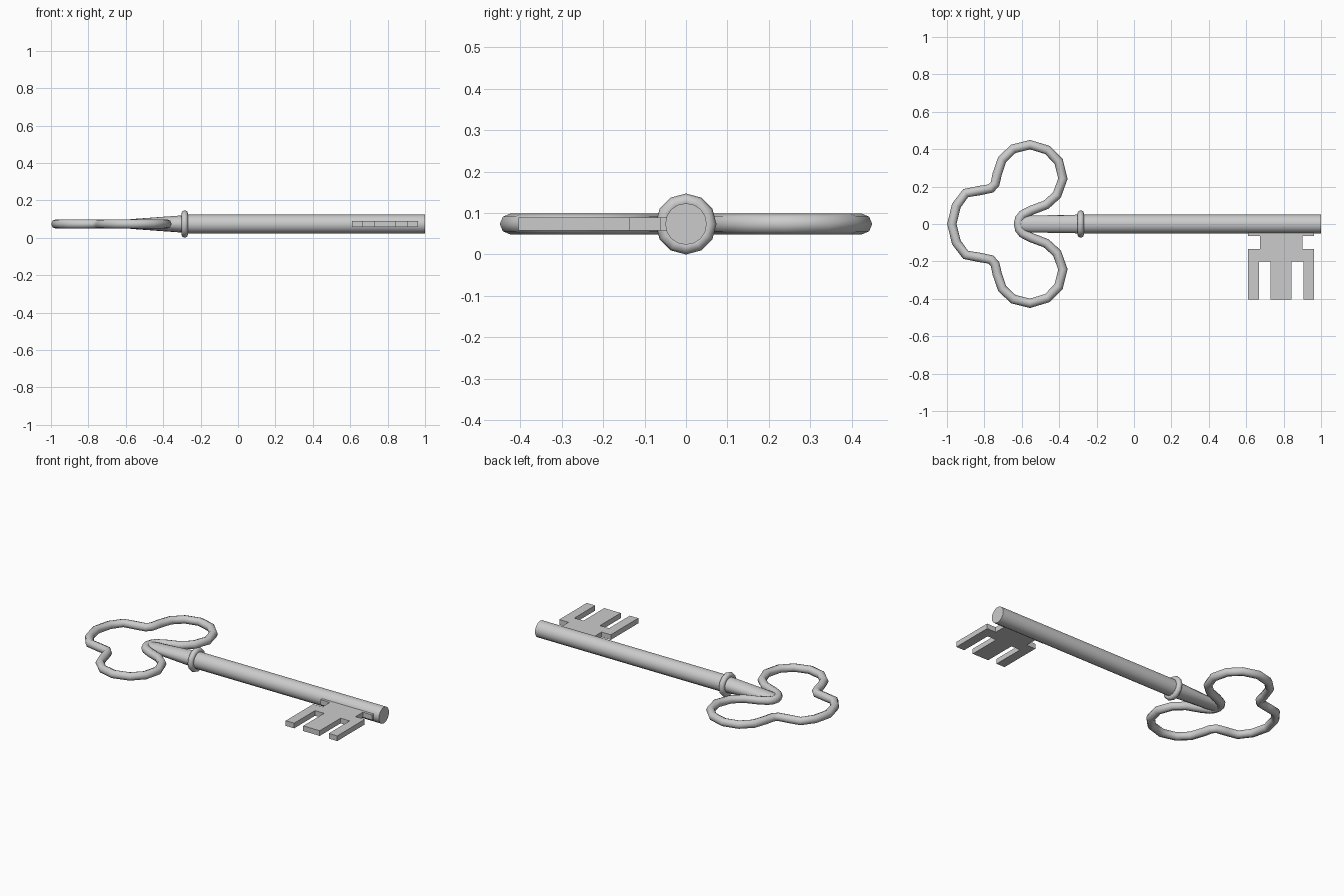
import bpy, bmesh, math

if "Cube" in bpy.data.objects:
    bpy.data.objects.remove(bpy.data.objects["Cube"])

ZC = 0.0735   # height of the key's centre plane


def mesh_object(name, bm, smooth=True):
    bmesh.ops.recalc_face_normals(bm, faces=bm.faces)
    me = bpy.data.meshes.new(name)
    bm.to_mesh(me)
    bm.free()
    ob = bpy.data.objects.new(name, me)
    bpy.context.collection.objects.link(ob)
    if smooth:
        smooth_object(ob)
    return ob


def smooth_object(ob):
    bpy.ops.object.select_all(action='DESELECT')
    ob.select_set(True)
    bpy.context.view_layer.objects.active = ob
    bpy.ops.object.shade_smooth_by_angle(angle=math.radians(50))


def loft_x(name, sections, sides, closed=False):
    """Skin elliptical rings (x, y radius, z radius) along the x axis."""
    bm = bmesh.new()
    rings = []
    for x, ry, rz in sections:
        rings.append([bm.verts.new((x, ry * math.sin(2 * math.pi * i / sides),
                                    ZC + rz * math.cos(2 * math.pi * i / sides)))
                      for i in range(sides)])
    pairs = list(zip(rings, rings[1:]))
    if closed:
        pairs.append((rings[-1], rings[0]))
    else:
        bm.faces.new(rings[0])
        bm.faces.new(rings[-1])
    for a, b in pairs:
        for i in range(sides):
            j = (i + 1) % sides
            bm.faces.new((a[i], a[j], b[j], b[i]))
    return mesh_object(name, bm)


# Round shank, and the neck flattening towards the bow
loft_x("shank", [(-0.285, 0.05, 0.05), (1.0, 0.05, 0.05)], 16)
loft_x("neck", [(-0.605, 0.038, 0.022), (-0.56, 0.045, 0.027), (-0.285, 0.05, 0.047)], 16)

# Rounded collar ring
ring = []
for k in range(8):
    a = 2 * math.pi * k / 8
    r = 0.0555 + 0.018 * math.cos(a)
    ring.append((-0.285 + 0.018 * math.sin(a), r, r))
loft_x("collar", ring, 12, closed=True)

# Three-lobed bow: half a centre line, mirrored in y
half = [(-0.90, 0.165), (-0.83, 0.178), (-0.765, 0.19), (-0.743, 0.215),
        (-0.732, 0.265), (-0.705, 0.345), (-0.645, 0.402), (-0.556, 0.424),
        (-0.463, 0.396), (-0.403, 0.335), (-0.38, 0.243), (-0.412, 0.155),
        (-0.47, 0.103), (-0.55, 0.073), (-0.595, 0.05), (-0.612, 0.028)]
half.insert(0, (-0.95, 0.098))
path = ([(-0.974, 0)] + half + [(-0.618, 0)] + [(x, -y) for x, y in reversed(half)])
cu = bpy.data.curves.new("bow_path", 'CURVE')
cu.dimensions = '3D'
cu.bevel_depth = 0.025
cu.bevel_resolution = 2
sp = cu.splines.new('POLY')
sp.points.add(len(path) - 1)
for p, (x, y) in zip(sp.points, path):
    p.co = (x, y, ZC, 1)
sp.use_cyclic_u = True
tmp = bpy.data.objects.new("bow_path", cu)
bpy.context.collection.objects.link(tmp)
bm = bmesh.new()
bm.from_mesh(tmp.to_mesh())
tmp.to_mesh_clear()
bpy.data.objects.remove(tmp)
mesh_object("bow", bm)

# Flat bit with ward notches and three teeth
outline = [(0.61, -0.035), (0.61, -0.063), (0.673, -0.063), (0.673, -0.135),
           (0.61, -0.135), (0.61, -0.404), (0.668, -0.404), (0.668, -0.2),
           (0.73, -0.2), (0.73, -0.404), (0.843, -0.404), (0.843, -0.2),
           (0.905, -0.2), (0.905, -0.404), (0.963, -0.404), (0.963, -0.135),
           (0.9, -0.135), (0.9, -0.063), (0.963, -0.063), (0.963, -0.035)]
bm = bmesh.new()
face = bm.faces.new([bm.verts.new((x, y, ZC - 0.016)) for x, y in outline])
ext = bmesh.ops.extrude_face_region(bm, geom=[face], use_keep_orig=True)
bmesh.ops.translate(bm, vec=(0, 0, 0.032),
                    verts=[g for g in ext["geom"] if isinstance(g, bmesh.types.BMVert)])
mesh_object("bit", bm, smooth=False)
